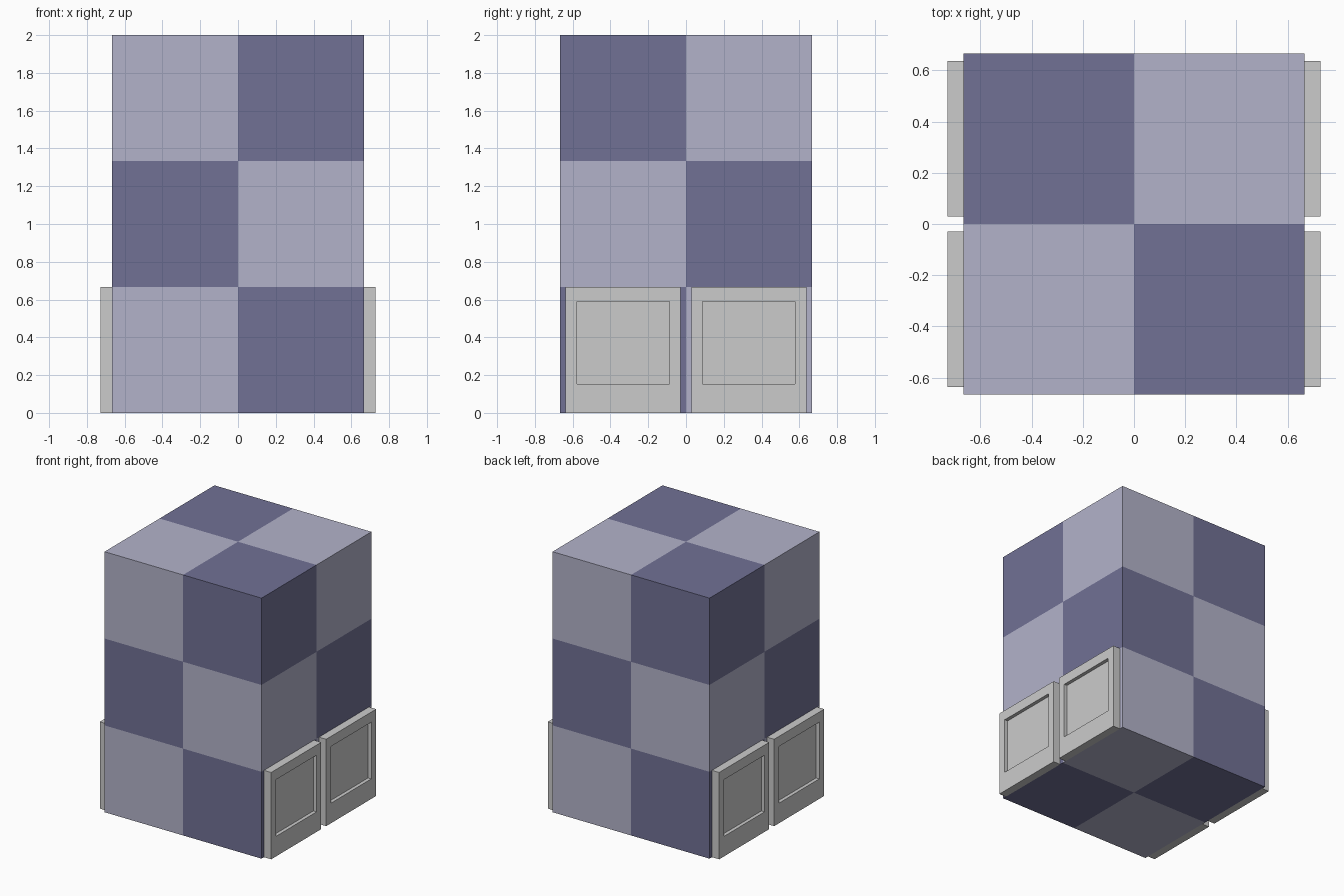
import bpy, bmesh
from mathutils import Vector

if "Cube" in bpy.data.objects:
    bpy.data.objects.remove(bpy.data.objects["Cube"])

CELL = 2 / 3  # edge of one checker cell


def make_object(name, bm):
    mesh = bpy.data.meshes.new(name)
    bm.normal_update()
    bm.to_mesh(mesh)
    bm.free()
    obj = bpy.data.objects.new(name, mesh)
    bpy.context.collection.objects.link(obj)
    return obj


def box(lo, hi):
    lo, hi = Vector(lo), Vector(hi)
    bm = bmesh.new()
    bmesh.ops.create_cube(bm, size=1)
    bmesh.ops.scale(bm, vec=hi - lo, verts=bm.verts)
    bmesh.ops.translate(bm, vec=(lo + hi) / 2, verts=bm.verts)
    return bm


def material(name, color):
    mat = bpy.data.materials.new(name)
    mat.diffuse_color = (*color, 1)
    mat.use_nodes = True
    mat.node_tree.nodes["Principled BSDF"].inputs["Base Color"].default_value = mat.diffuse_color
    return mat


# Checkered body: a box cut into 2 x 2 x 3 cells, coloured by cell parity
bm = box((-CELL, -CELL, 0), (CELL, CELL, 3 * CELL))
cuts = [((0, 0, 0), (1, 0, 0)), ((0, 0, 0), (0, 1, 0)),
        ((0, 0, CELL), (0, 0, 1)), ((0, 0, 2 * CELL), (0, 0, 1))]
for co, no in cuts:
    bmesh.ops.bisect_plane(bm, geom=bm.verts[:] + bm.edges[:] + bm.faces[:],
                           plane_co=co, plane_no=no)
bm.normal_update()
for f in bm.faces:
    c = f.calc_center_median() - f.normal * 0.1
    f.material_index = (int(c.x > 0) + int(c.y > 0) + int(c.z / CELL)) % 2
body = make_object("checkered_body", bm)
body.data.materials.append(material("light_violet", (0.45, 0.45, 0.59)))
body.data.materials.append(material("dark_violet", (0.165, 0.165, 0.30)))

# Side panel: slab with a recessed rectangle in its outer face
bm = box((CELL, 0.03, 0), (0.728, 0.637, CELL))
bm.normal_update()
outer = max(bm.faces, key=lambda f: f.normal.x)
bmesh.ops.inset_individual(bm, faces=[outer], thickness=0.05)
for v in outer.verts:
    v.co.y = 0.087 if v.co.y < CELL / 2 else 0.577
    v.co.z = 0.154 if v.co.z < CELL / 2 else 0.589
bmesh.ops.inset_individual(bm, faces=[outer], thickness=0)
for v in outer.verts:
    v.co.x -= 0.027
panel = make_object("side_panels", bm)

# Repeat the panel on both sides, front and back
mirror = panel.modifiers.new("mirror", 'MIRROR')
mirror.use_axis = (True, True, False)
mirror.use_mirror_merge = False
